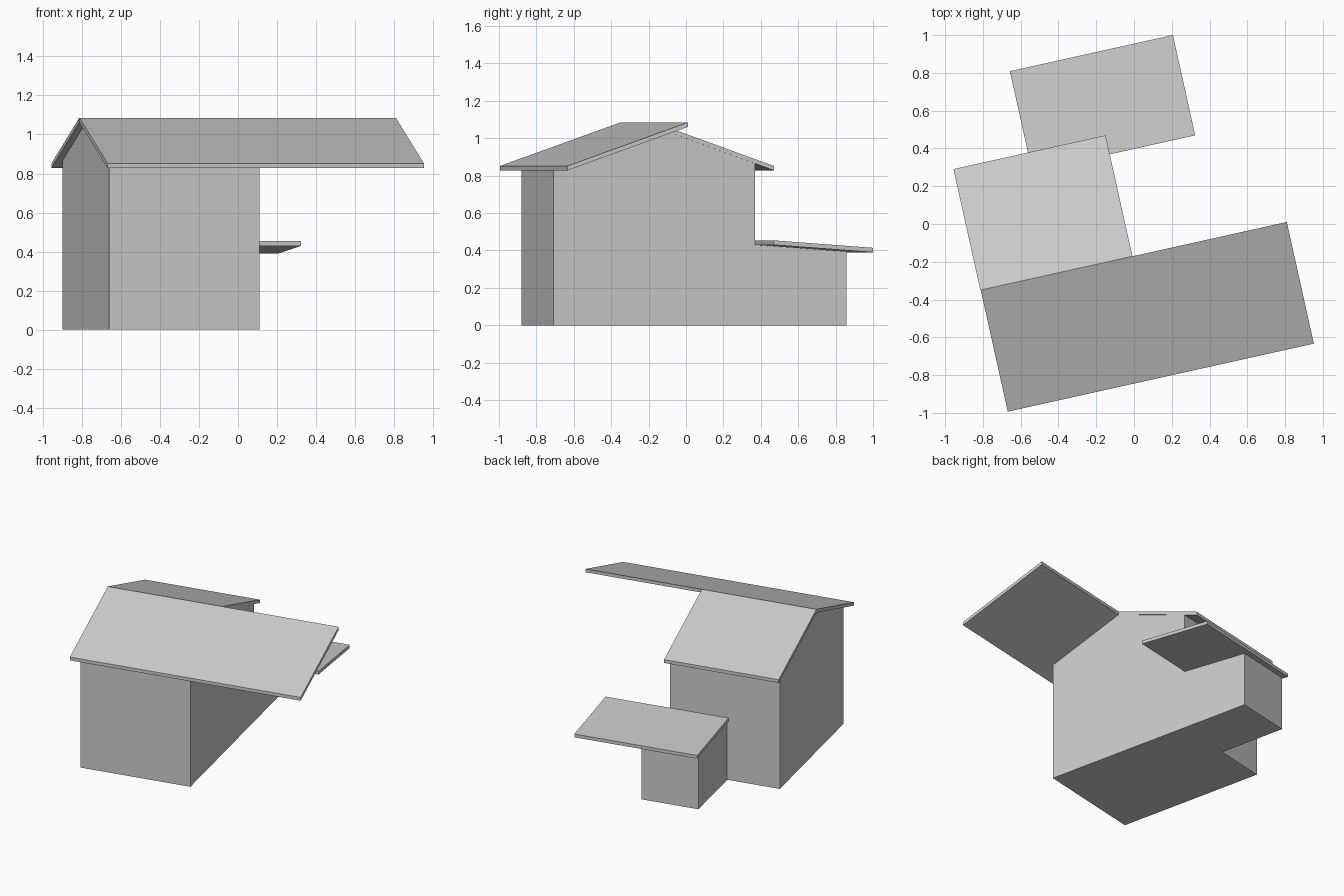
import bpy, bmesh, math

cube = bpy.data.objects.get("Cube")
if cube:
    bpy.data.objects.remove(cube, do_unlink=True)

grey = bpy.data.materials.new("light_grey")
grey.use_nodes = True
colour = (0.6, 0.6, 0.6, 1)
grey.diffuse_color = colour
grey.node_tree.nodes["Principled BSDF"].inputs["Base Color"].default_value = colour

TURN = math.radians(12.53)   # the whole house is turned on the plot


def prism(name, profile, start, end):
    """Extrude a (depth, height) profile along the ridge direction."""
    bm = bmesh.new()
    face = bm.faces.new([bm.verts.new((start, y, z)) for y, z in profile])
    ext = bmesh.ops.extrude_face_region(bm, geom=[face])
    verts = [g for g in ext["geom"] if isinstance(g, bmesh.types.BMVert)]
    bmesh.ops.translate(bm, verts=verts, vec=(end - start, 0, 0))
    bmesh.ops.recalc_face_normals(bm, faces=bm.faces)
    mesh = bpy.data.meshes.new(name)
    bm.to_mesh(mesh)
    bm.free()
    mesh.materials.append(grey)
    obj = bpy.data.objects.new(name, mesh)
    obj.rotation_euler.z = TURN
    bpy.context.collection.objects.link(obj)
    return obj


def slab(name, low, high, start, end, thick=0.024):
    """Sloping roof sheet with upright edges; low and high are top edges."""
    under = [(y, z - thick) for y, z in (high, low)]
    return prism(name, [low, high] + under, start, end)


RIDGE = (-0.165, 1.085)
EAVE = 0.852
LEFT_WALL = -0.047
FRONT, BACK = -0.716, 0.388

# Main house with gabled ends
prism("main_house", [(FRONT, 0), (BACK, 0), (BACK, 0.875),
                     (RIDGE[0], 1.072), (FRONT, 0.875)], -0.835, LEFT_WALL)

# Main roof: the front sheet runs far past the left wall
slab("front_roof", (-0.825, EAVE), RIDGE, -0.868, 0.792)
slab("back_roof", (0.491, EAVE), RIDGE, -0.87, LEFT_WALL + 0.002)

# Low annex at the back, flush with the left wall
prism("annex", [(BACK, 0), (0.89, 0), (0.89, 0.408), (BACK, 0.445)],
      -0.457, LEFT_WALL)
slab("annex_roof", (0.932, 0.414), (BACK, 0.454), -0.466, 0.418)
